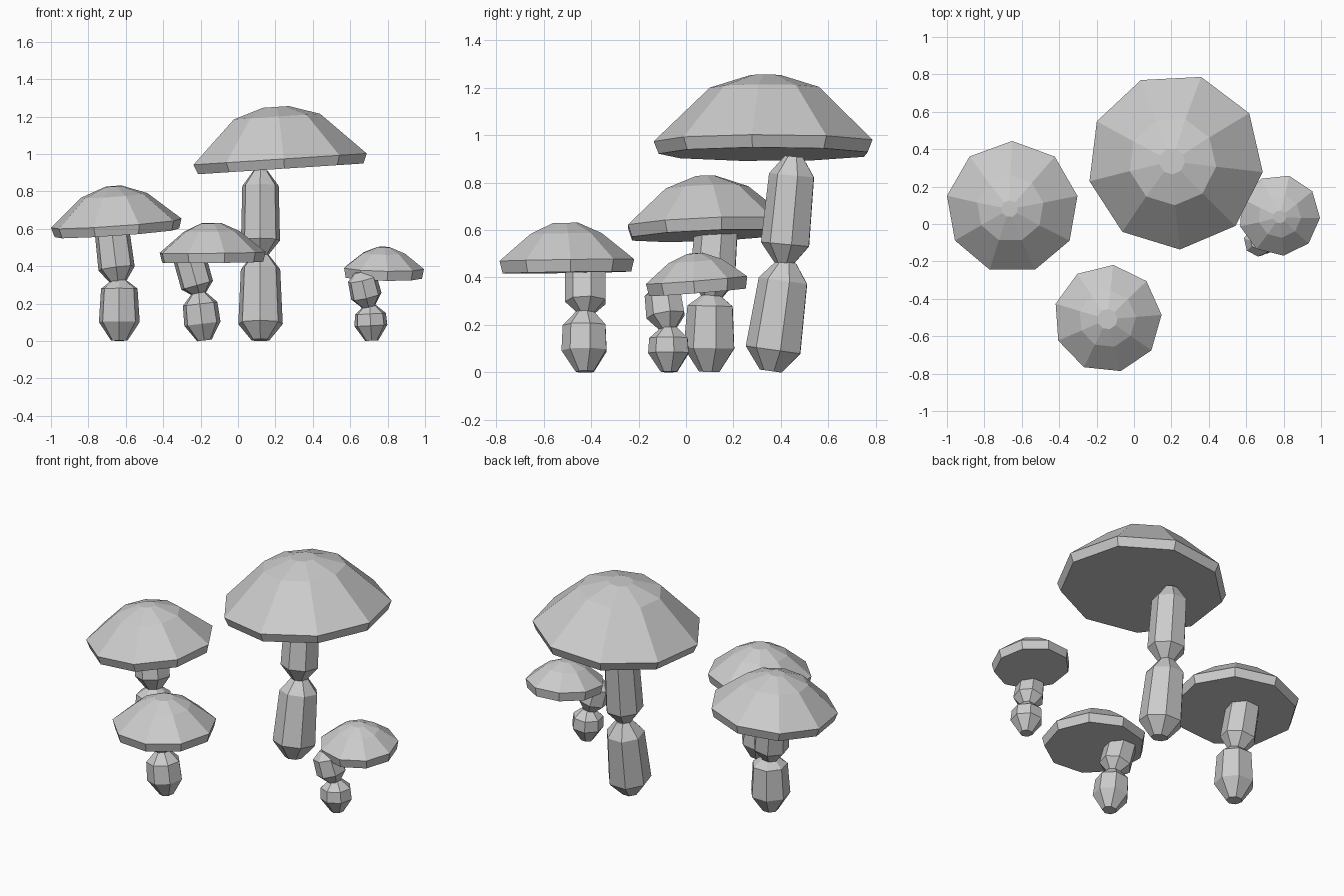
import bpy, bmesh, math
from mathutils import Vector, Matrix

cube = bpy.data.objects.get("Cube")
if cube:
    bpy.data.objects.remove(cube, do_unlink=True)

grey = bpy.data.materials.new("plain grey")
grey.use_nodes = True
COLOUR = (0.6, 0.6, 0.6, 1)
grey.diffuse_color = COLOUR
grey.node_tree.nodes["Principled BSDF"].inputs["Base Color"].default_value = COLOUR


def lathe(name, origin, axis, profile, sides, turn):
    """Flat-faced solid from (radius, height) rings around a tilted axis."""
    tilt = Vector((0, 0, 1)).rotation_difference(Vector(axis)).to_matrix().to_4x4()
    frame = Matrix.Translation(origin) @ tilt
    bm = bmesh.new()
    rings = []
    for radius, height in profile:
        angles = [math.radians(turn) + math.tau * i / sides for i in range(sides)]
        rings.append([bm.verts.new(frame @ Vector((radius * math.cos(a), radius * math.sin(a), height)))
                      for a in angles])
    bm.faces.new(rings[0][::-1])
    bm.faces.new(rings[-1])
    for low, high in zip(rings, rings[1:]):
        for i in range(sides):
            j = (i + 1) % sides
            bm.faces.new((low[i], low[j], high[j], high[i]))
    mesh = bpy.data.meshes.new(name)
    bm.to_mesh(mesh)
    bm.free()
    mesh.materials.append(grey)
    obj = bpy.data.objects.new(name, mesh)
    bpy.context.collection.objects.link(obj)


def cap(name, centre, radius, slope, turn, mid, top):
    """Nine-sided cap; centre is at the rim, mid and top are (radius, height)."""
    axis = (-slope[0], -slope[1], 1)
    profile = [(radius * 0.955, -0.052), (radius, 0), mid, top]
    lathe(name, centre, axis, profile, 9, turn)


def stem(name, base, tip, low_radius, high_radius, low_end, high_end, turn=12):
    """Stem segment with tapered ends."""
    axis = Vector(tip) - Vector(base)
    length = axis.length
    profile = [(low_radius * 0.4, 0), (low_radius, low_end),
               (high_radius, length - high_end), (high_radius * 0.4, length)]
    lathe(name, base, axis, profile, 7, turn)


# Tall mushroom
cap("tall_cap", (0.221, 0.335, 0.972), 0.472, (0.065, 0), -7, (0.235, 0.228), (0.07, 0.28))
stem("tall_lower_stem", (0.12, 0.36, 0.005), (0.12, 0.425, 0.465), 0.122, 0.108, 0.09, 0.08)
stem("tall_upper_stem", (0.12, 0.415, 0.46), (0.12, 0.457, 0.91), 0.107, 0.1, 0.08, 0.08)

# Medium mushroom
cap("medium_cap", (-0.651, 0.089, 0.628), 0.355, (0.07, 0.04), 90, (0.18, 0.15), (0.045, 0.2))
stem("medium_lower_stem", (-0.635, 0.1, 0.002), (-0.635, 0.107, 0.325), 0.112, 0.1, 0.1, 0.045)
stem("medium_upper_stem", (-0.64, 0.11, 0.31), (-0.685, 0.137, 0.68), 0.1, 0.095, 0.08, 0.08)

# Small front mushroom
cap("front_cap", (-0.141, -0.506, 0.473), 0.289, (0.01, 0.015), 4, (0.153, 0.112), (0.055, 0.157))
stem("front_lower_stem", (-0.18, -0.425, 0.003), (-0.21, -0.425, 0.258), 0.1, 0.095, 0.09, 0.06)
stem("front_upper_stem", (-0.205, -0.42, 0.25), (-0.275, -0.42, 0.5), 0.09, 0.09, 0.05, 0.05)

# Small side mushroom
cap("side_cap", (0.777, 0.047, 0.39), 0.218, (-0.02, 0.08), -4, (0.115, 0.08), (0.035, 0.112))
stem("side_lower_stem", (0.715, -0.07, 0.002), (0.705, -0.07, 0.19), 0.09, 0.085, 0.08, 0.045)
stem("side_upper_stem", (0.7, -0.075, 0.18), (0.655, -0.1, 0.37), 0.085, 0.08, 0.06, 0.04)
